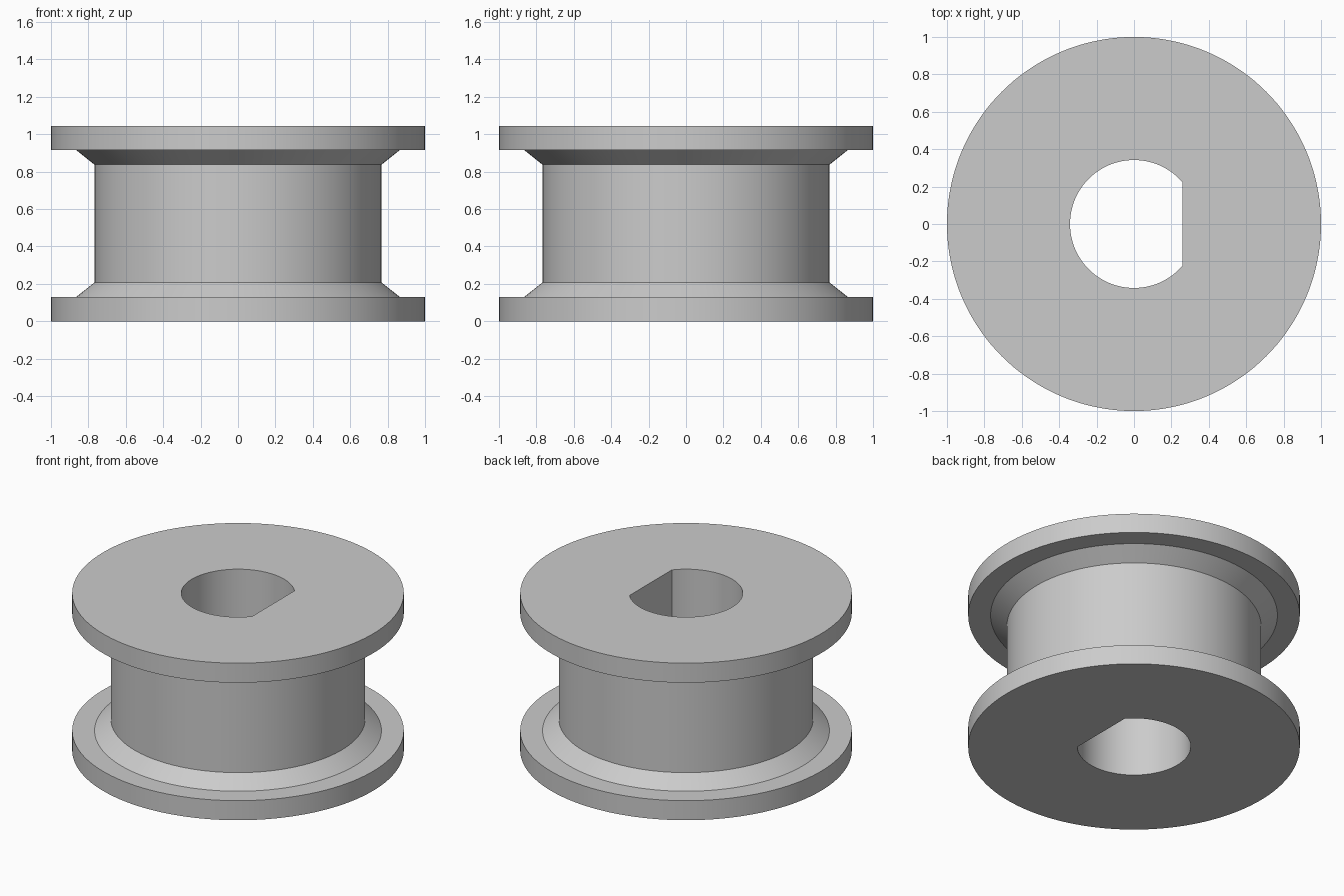
import bpy, bmesh, math

if "Cube" in bpy.data.objects:
    bpy.data.objects.remove(bpy.data.objects["Cube"])

N = 144                      # segments around the axis
H = 1.045                    # total height
BORE_R, FLAT_X = 0.342, 0.26 # D-shaped bore
CORNER = math.acos(FLAT_X / BORE_R)
HALF = 16                    # segments on each half of the flat

# outer profile (radius, height): flange, chamfer, drum, chamfer, flange
lower = [(1.0, 0.0), (1.0, 0.13), (0.865, 0.13), (0.767, 0.208)]
profile = lower + [(r, H - z) for r, z in reversed(lower)]


def outer_point(i, r):
    a = 2 * math.pi * i / N
    return r * math.cos(a), r * math.sin(a)


def bore_point(i):
    k = i if i <= N // 2 else i - N
    if abs(k) <= HALF:       # straight side of the D
        return FLAT_X, BORE_R * math.sin(CORNER) * k / HALF
    t = (abs(k) - HALF) / (N / 2 - HALF)
    a = math.copysign(CORNER + (math.pi - CORNER) * t, k)
    return BORE_R * math.cos(a), BORE_R * math.sin(a)


# closed section swept round the axis, bore included
bm = bmesh.new()
rings = [[bm.verts.new((*outer_point(i, r), z)) for i in range(N)] for r, z in profile]
rings += [[bm.verts.new((*bore_point(i), z)) for i in range(N)] for z in (H, 0)]
for a, b in zip(rings, rings[1:] + rings[:1]):
    for i in range(N):
        j = (i + 1) % N
        bm.faces.new((a[i], a[j], b[j], b[i]))
bmesh.ops.recalc_face_normals(bm, faces=bm.faces)

mesh = bpy.data.meshes.new("spool")
bm.to_mesh(mesh)
bm.free()
spool = bpy.data.objects.new("spool", mesh)
bpy.context.collection.objects.link(spool)

# plain grey finish
grey = bpy.data.materials.new("grey")
grey.diffuse_color = (0.6, 0.6, 0.6, 1)
grey.use_nodes = True
grey.node_tree.nodes["Principled BSDF"].inputs["Base Color"].default_value = grey.diffuse_color
mesh.materials.append(grey)

bpy.context.view_layer.objects.active = spool
spool.select_set(True)
bpy.ops.object.shade_smooth_by_angle(angle=math.radians(25))
